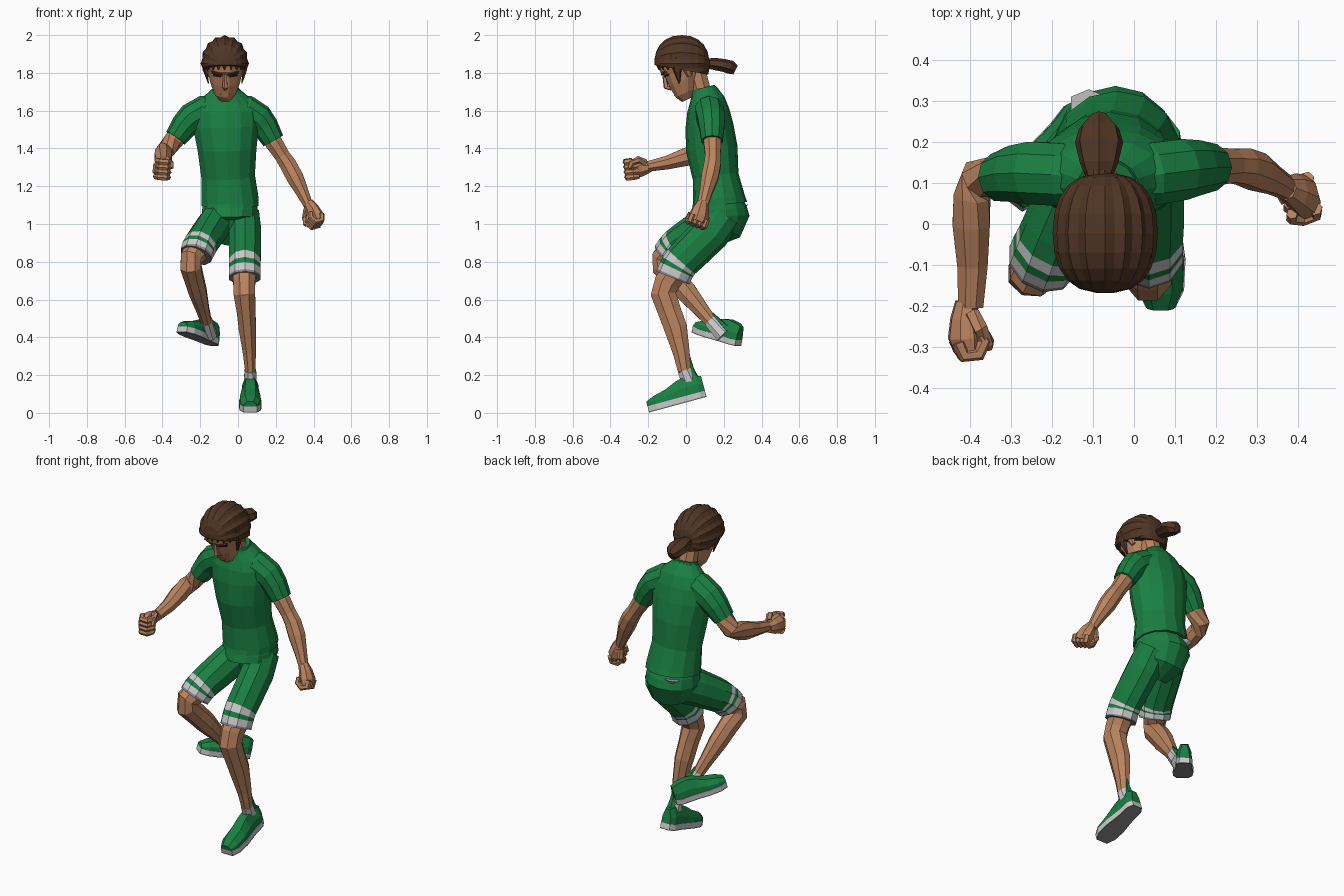
import bpy, bmesh
from math import sin, cos, pi
from mathutils import Vector as V


def material(name, rgb):
    m = bpy.data.materials.new(name)
    m.diffuse_color = (*rgb, 1)
    return m


GREEN = material("green cloth", (0.01, 0.215, 0.055))
WHITE = material("white trim", (0.62, 0.62, 0.62))
GREY = material("grey sole", (0.25, 0.25, 0.26))
SKIN = material("skin", (0.5, 0.23, 0.115))
HAIR = material("hair", (0.08, 0.036, 0.018))
DARK = material("dark eye", (0.02, 0.012, 0.01))


def skin(name, rings, mats, seg=None):
    """Bridge equal-sized point rings; seg gives the material of each band."""
    bm = bmesh.new()
    vs = [[bm.verts.new(p) for p in r] for r in rings]
    n = len(vs[0])
    for i in range(len(vs) - 1):
        for j in range(n):
            k = (j + 1) % n
            f = bm.faces.new((vs[i][j], vs[i][k], vs[i + 1][k], vs[i + 1][j]))
            f.material_index = seg[i] if seg else 0
    bm.faces.new(vs[0][::-1]).material_index = seg[0] if seg else 0
    bm.faces.new(vs[-1]).material_index = seg[-1] if seg else 0
    bmesh.ops.recalc_face_normals(bm, faces=bm.faces)
    me = bpy.data.meshes.new(name)
    bm.to_mesh(me)
    bm.free()
    for m in mats:
        me.materials.append(m)
    ob = bpy.data.objects.new(name, me)
    bpy.context.collection.objects.link(ob)
    return ob


def tube(name, pts, mats, ref=(1, 0, 0), n=10, seg=None, ridge=0):
    """Loft along points (x, y, z, radius along ref, other radius)."""
    ps = [V(p[:3]) for p in pts]
    rings = []
    for i, p in enumerate(pts):
        t = (ps[min(i + 1, len(ps) - 1)] - ps[max(i - 1, 0)]).normalized()
        x = (V(ref) - t * V(ref).dot(t)).normalized()
        y = t.cross(x)
        ring = []
        for k in range(n):
            a, s = 2 * pi * (k + 0.5) / n, 1 - ridge * (k % 2)
            ring.append(ps[i] + x * cos(a) * p[3] * s + y * sin(a) * p[-1] * s)
        rings.append(ring)
    return skin(name, rings, mats if isinstance(mats, list) else [mats], seg)


# Shirt torso, sleeves and neckline
tube("shirt_torso", [(-.042, .178, 1.10, .155, .147), (-.042, .175, 1.125, .155, .14),
     (-.052, .157, 1.25, .145, .122), (-.058, .136, 1.40, .16, .137),
     (-.063, .124, 1.52, .18, .127), (-.064, .118, 1.60, .178, .112),
     (-.064, .112, 1.655, .14, .094), (-.064, .1, 1.695, .092, .074),
     (-.064, .095, 1.712, .074, .066)], GREEN, n=14)
tube("collar", [(-.064, .10, 1.69, .08, .07), (-.064, .092, 1.722, .068, .064)], GREEN, n=12)
tube("right_sleeve", [(-.1, .112, 1.625, .06), (-.17, .12, 1.604, .08),
     (-.245, .124, 1.562, .08), (-.285, .122, 1.52, .072), (-.33, .113, 1.455, .06)], GREEN, (0, 1, 0))
tube("left_sleeve", [(-.03, .112, 1.625, .06), (.04, .122, 1.604, .08),
     (.11, .133, 1.56, .078), (.145, .137, 1.515, .07), (.187, .138, 1.44, .059)], GREEN, (0, 1, 0))

# Shorts with striped hems; a bit of white lining shows at the back
tube("lining_patch", [(-.11, .295, 1.075, .012, .01), (-.11, .292, 1.098, .05, .036)], WHITE, n=6)
tube("shorts_seat", [(-.035, .13, .93, .08, .06), (-.04, .18, .975, .125, .115),
     (-.045, .178, 1.04, .152, .158), (-.042, .178, 1.085, .15, .145),
     (-.042, .176, 1.115, .145, .13)], GREEN, n=14)
BANDS = [0, 0, 0, 1, 0, 1, 2]
LEFT = [(.03, .2, 1.05, .085, .1), (.037, .13, .955, .09, .105), (.037, .02, .845, .089, .1),
        (.036, -.025, .80, .087, .097), (.036, -.042, .775, .087, .096),
        (.036, -.051, .758, .087, .095), (.036, -.066, .724, .087, .094),
        (.036, -.07, .714, .087, .094)]
RIGHT = [(-.09, .2, 1.04, .085, .11), (-.13, .11, .99, .09, .105), (-.182, -.01, .915, .09, .095),
         (-.198, -.045, .89, .09, .092), (-.206, -.06, .875, .09, .091),
         (-.212, -.07, .864, .09, .09), (-.22, -.086, .842, .088, .089),
         (-.223, -.091, .834, .088, .088)]
tube("left_shorts_leg", LEFT, [GREEN, WHITE, GREY], seg=BANDS)
tube("right_shorts_leg", RIGHT, [GREEN, WHITE, GREY], seg=BANDS)

# Bare legs
tube("left_leg", [(.036, -.05, .76, .07, .075), (.033, -.1, .69, .063, .074),
     (.034, -.12, .63, .062, .072), (.043, -.088, .54, .053, .067),
     (.05, -.055, .45, .05, .066), (.06, -.025, .32, .037, .048),
     (.066, -.008, .22, .03, .037)], SKIN, n=8)
tube("right_leg", [(-.215, -.07, .86, .07, .072), (-.248, -.124, .82, .06, .062),
     (-.25, -.125, .775, .06, .062), (-.232, -.06, .71, .054, .062),
     (-.212, .002, .64, .05, .06), (-.187, .077, .55, .037, .045),
     (-.167, .135, .48, .03, .035)], SKIN, n=8)

# Socks with pointed heel tabs
tube("left_sock", [(.065, -.008, .225, .034, .04), (.065, .03, .13, .036, .046)], WHITE, n=8)
tube("right_sock", [(-.168, .13, .487, .034, .04), (-.145, .2, .41, .036, .046)], WHITE, n=8)
tube("left_heel_tab", [(.065, .055, .17, .03, .02), (.065, .032, .235, .018, .01),
     (.065, .018, .30, .004)], GREEN, n=5)
tube("right_heel_tab", [(-.14, .225, .44, .03, .02), (-.15, .175, .49, .018, .01),
     (-.158, .14, .53, .004)], GREEN, n=5)


def shoe(name, heel, fwd, size):
    f = V(fwd).normalized()
    s = f.cross(V((0, 0, 1))).normalized()
    u = s.cross(f)
    at = lambda a, b, c: V(heel) + (f * a + s * b + u * c) * size
    plan = [(0, .03, .08), (.03, .047, .092), (.09, .047, .1), (.14, .052, .088),
            (.2, .06, .062), (.27, .057, .045), (.315, .036, .026)]
    edge = [(t, w) for t, w, _ in plan] + [(t, -w) for t, w, _ in plan[::-1]]
    skin(name + "_sole", [[at(t, w, h) for t, w in edge] for h in (0, .006, .034)],
         [GREY, WHITE], [0, 1]).data.polygons[-1].material_index = 1
    form = [(1, 0), (.95, .45), (.5, 1), (-.5, 1), (-.95, .45), (-1, 0)]
    skin(name + "_upper", [[at(t, w * .95 * a, .033 + h * b) for a, b in form]
                           for t, w, h in plan], [GREEN])


shoe("left_shoe", (.065, .109, .085), (0, -.964, -.262), 1)
shoe("right_shoe", (-.125, .275, .355), (-.58, -.75, .24), .93)

# Arms
tube("right_arm", [(-.28, .118, 1.52, .05), (-.335, .115, 1.45, .052), (-.378, .11, 1.395, .05),
     (-.394, .07, 1.378, .052, .047), (-.396, 0, 1.355, .052, .049),
     (-.393, -.1, 1.325, .039, .04), (-.397, -.2, 1.305, .03, .033)], SKIN, (0, .3, 1), n=8)
tube("left_arm", [(.15, .138, 1.5, .045), (.19, .14, 1.43, .05), (.235, .142, 1.36, .044),
     (.265, .14, 1.315, .048), (.3, .127, 1.25, .049), (.342, .105, 1.165, .036),
     (.372, .088, 1.1, .031, .027)], SKIN, (0, 1, 0), n=8)


def fist(side, wrist, d, k):
    """Palm, four curled fingers and a thumb; k runs along the knuckles."""
    d, w = V(d).normalized(), V(wrist)
    k = (V(k) - d * d.dot(V(k))).normalized()
    c = -d.cross(k)
    at = lambda a, b, e: w + d * a + k * b + c * e
    tube(side + "_palm", [(*at(-.01, 0, 0), .03, .028), (*at(.03, 0, -.003), .046, .036),
         (*at(.075, 0, .0), .056, .044), (*at(.108, 0, .006), .052, .036)], SKIN, k, 8)
    for i in range(4):
        b = .027 * (i - 1.5)
        tube(f"{side}_finger_{i + 1}", [(*at(.085, b, -.02), .018), (*at(.117, b, -.004), .018),
             (*at(.112, b, .03), .018), (*at(.08, b, .044), .016),
             (*at(.055, b, .03), .014)], SKIN, k, 6)
    tube(side + "_thumb", [(*at(.015, .028, .01), .02), (*at(.05, .05, .032), .019),
         (*at(.085, .035, .053), .016), (*at(.098, .01, .057), .011)], SKIN, c + d * .3, 6)


fist("right", (-.408, -.2, 1.3), (-.03, -1, -.1), (.1, 0, 1))
fist("left", (.375, .085, 1.105), (.42, -.2, -.8), (-.4, .9, 0))

# Neck and bowed head
tube("neck", [(-.064, .1, 1.64, .06), (-.064, .08, 1.71, .054), (-.066, .05, 1.82, .056)], SKIN, n=8)
O, F, U = V((-.068, -.03, 1.82)), V((0, -.906, -.423)), V((0, -.423, .906))
face = lambda x, f, u: O + V((x, 0, 0)) + F * f + U * u
rings = []
for u, front, back, w in [(-.162, .065, .01, .032), (-.125, .086, -.03, .06),
                          (-.06, .092, -.08, .083), (0, .09, -.105, .096),
                          (.03, .104, -.11, .1), (.1, .095, -.1, .09)]:
    mid, half = (front + back) / 2, (front - back) / 2
    rings.append([face(w * cos(2 * pi * (k + .5) / 12),
                       mid + half * 1.03 * sin(2 * pi * (k + .5) / 12), u) for k in range(12)])
skin("head", rings, [SKIN])
tube("nose", [(*face(0, .09, .012), .01), (*face(0, .108, -.055), .015),
     (*face(0, .086, -.072), .013)], SKIN, n=5)
tube("mouth", [(*face(-.026, .08, -.11), .005, .012), (*face(.026, .08, -.11), .005, .012)],
     SKIN, U, 4)
for s, side in ((-1, "right"), (1, "left")):
    tube(side + "_eye", [(*face(s * .022, .087, .0), .007, .01),
         (*face(s * .062, .07, .0), .007, .012)], DARK, U, 4)
    tube(side + "_brow", [(*face(s * .016, .096, .016), .006, .014),
         (*face(s * .07, .078, .02), .006, .014)], HAIR, U, 4)
    tube(side + "_ear", [(*face(s * .088, -.03, -.055), .01, .014), (*face(s * .1, -.035, -.02), .014, .024),
         (*face(s * .1, -.035, .01), .012, .018)], SKIN, n=6)
    tube(side + "_sideburn", [(-.068 + s * .108, -.045, 1.85, .016, .035), (-.068 + s * .104, -.045, 1.81, .012, .022),
         (-.068 + s * .088, -.035, 1.745, .003, .004)], HAIR, n=5)

# Swept-back ridged hair, cut along the hairline
rings = []
for j in range(11):
    t = .1 + (pi - .2) * j / 10
    y = -.022 - .146 * (1 if cos(t) > 0 else -1) * abs(cos(t)) ** .9
    ring = []
    for k in range(32):
        a, g = 2 * pi * k / 32, 1 - .065 * (k % 2)
        ring.append((-.07 + .128 * sin(t) ** .75 * g * cos(a), y,
                     1.85 + .15 * sin(t) ** (.9 if sin(a) > 0 else .7) * g * sin(a)))
    rings.append(ring)
hair = skin("hair_cap", rings, [HAIR])
bm = bmesh.new()
bm.from_mesh(hair.data)
bmesh.ops.bisect_plane(bm, geom=bm.verts[:] + bm.edges[:] + bm.faces[:], plane_co=(-.07, -.16, 1.84),
                       plane_no=(0, .05, .28), clear_inner=True)
bmesh.ops.holes_fill(bm, edges=[e for e in bm.edges if e.is_boundary])
bm.to_mesh(hair.data)
bm.free()
for i in range(9):
    a = (i - 4) * .3
    x, y = -.07 + .111 * sin(a), -.022 - .122 * cos(a)
    tube(f"front_lock_{i + 1}", [(x, y, 1.89, .022, .014), (x, y - .006, 1.85, .02, .014),
         (x, y + .002, 1.815, .003)], HAIR, (cos(a), sin(a), 0), 5)

# Ponytail
tube("ponytail_tie", [(-.085, .09, 1.85, .038, .034), (-.085, .13, 1.848, .034, .028)], HAIR, n=8)
tube("ponytail", [(-.085, .115, 1.848, .034, .028), (-.085, .15, 1.846, .048, .034),
     (-.085, .2, 1.838, .06, .036), (-.085, .235, 1.828, .05, .038),
     (-.085, .262, 1.815, .02, .028)], HAIR, n=14, ridge=.12)
